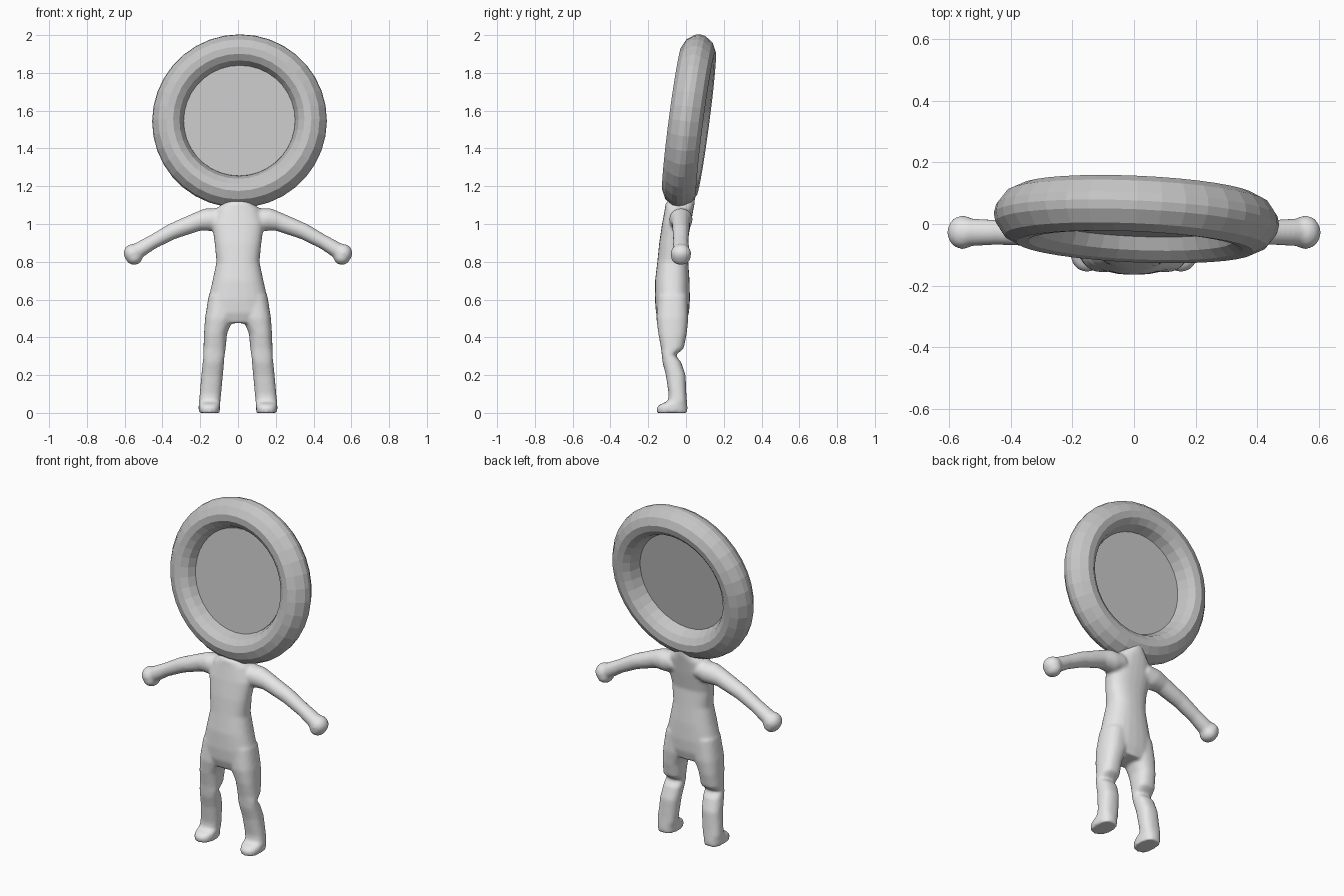
import bpy, bmesh, math
from mathutils import Vector, Matrix

if "Cube" in bpy.data.objects:
    bpy.data.objects.remove(bpy.data.objects["Cube"])


def material(name, v):
    m = bpy.data.materials.new(name)
    m.diffuse_color = (v, v, v, 1)
    m.use_nodes = True
    m.node_tree.nodes["Principled BSDF"].inputs["Base Color"].default_value = m.diffuse_color
    return m


body_mat = material("light grey", 0.8)
head_mat = material("mid grey", 0.56)


def make_object(name, bm, mat):
    bmesh.ops.recalc_face_normals(bm, faces=bm.faces)
    me = bpy.data.meshes.new(name)
    bm.to_mesh(me)
    bm.free()
    me.materials.append(mat)
    ob = bpy.data.objects.new(name, me)
    bpy.context.collection.objects.link(ob)
    return ob


def loft(bm, rings, side=1, power=2.4, n=24):
    """Skin a closed tube through rings of (centre, u axis, v axis)."""
    loops = []
    for c, u, v in rings:
        loop = []
        for i in range(n):
            a = 2 * math.pi * i / n
            ca, sa = math.cos(a), math.sin(a)
            p = (Vector(c) + Vector(u) * math.copysign(abs(ca) ** (2 / power), ca)
                 + Vector(v) * math.copysign(abs(sa) ** (2 / power), sa))
            loop.append(bm.verts.new((p.x * side, p.y, p.z)))
        loops.append(loop)
    for a, b in zip(loops, loops[1:]):
        for i in range(n):
            j = (i + 1) % n
            bm.faces.new((a[i], a[j], b[j], b[i]))
    bm.faces.new(loops[0])
    bm.faces.new(loops[-1])


def level(z, x, rx, front, back):
    return ((x, (front + back) / 2, z), (rx, 0, 0), (0, (back - front) / 2, 0))


bm = bmesh.new()

# Torso with a short neck: z, half width, front y, back y
torso = [(1.165, .025, .0, .048), (1.14, .05, -.07, .048), (1.11, .08, -.108, .046),
         (1.08, .115, -.112, .04), (1.0, .138, -.127, .026), (.9, .124, -.142, .006),
         (.8, .114, -.152, .012), (.7, .135, -.164, .019), (.6, .158, -.165, .021),
         (.53, .167, -.159, .016), (.475, .12, -.14, 0)]
loft(bm, [level(z, 0, w, f, b) for z, w, f, b in torso])

# Leg and foot: z, centre x, half width, front y, back y
leg = [(.62, .08, .076, -.15, .01), (.5, .1, .075, -.157, .013), (.42, .119, .061, -.147, .004),
       (.34, .124, .059, -.132, -.012), (.305, .127, .056, -.128, -.056),
       (.27, .13, .057, -.125, -.026), (.2, .137, .057, -.107, -.002),
       (.1, .146, .057, -.092, .002), (.062, .15, .057, -.095, .005),
       (.045, .151, .057, -.138, .007), (.03, .152, .057, -.155, .008), (0, .152, .055, -.154, .008)]

# Arm: x, z, half depth, half height
arm = [(.08, 1.035, .06, .055), (.15, 1.022, .062, .066), (.22, 1.01, .05, .05),
       (.35, .96, .044, .043), (.45, .906, .041, .038), (.52, .864, .045, .042),
       (.55, .845, .045, .04)]
tilt = math.radians(25)

for s in (-1, 1):
    loft(bm, [level(*r) for r in leg], s)
    loft(bm, [((x, -.027, z), (0, d, 0), (h * math.sin(tilt), 0, h * math.cos(tilt)))
              for x, z, d, h in arm], s, 2.0)
    # Rounded, drooping fist
    for x, z, rx, ry, rz in ((.556, .845, .05, .055, .05), (.55, .826, .045, .053, .043)):
        bmesh.ops.create_uvsphere(bm, u_segments=20, v_segments=12, radius=1,
                                  matrix=Matrix.Translation((s * x, -.027, z))
                                  @ Matrix.Diagonal((rx, ry, rz, 1)))

body = make_object("body", bm, body_mat)

# Fuse the limbs into one soft skin
remesh = body.modifiers.new("fuse", 'REMESH')
remesh.mode = 'VOXEL'
remesh.voxel_size = .009
remesh.use_smooth_shade = True
soft = body.modifiers.new("soften", 'SMOOTH')
soft.factor = .5
soft.iterations = 6

# Head: flat-faceted ring, leaning back and turned slightly
profile = [(.29, 0), (.316, .06), (.348, .086), (.385, .091), (.427, .07), (.457, .028)]
profile += [(.463, 0)] + [(r, -h) for r, h in reversed(profile[1:])]
SEG = 36
head_place = (Matrix.Translation((.008, .016, 1.545)) @ Matrix.Rotation(math.radians(-2.5), 4, 'Z')
              @ Matrix.Rotation(math.radians(90 - 7.5), 4, 'X'))

bm = bmesh.new()
rings = [[bm.verts.new((r * math.cos(t), r * math.sin(t), h)) for r, h in profile]
         for t in (2 * math.pi * i / SEG for i in range(SEG))]
for i in range(SEG):
    a, b = rings[i], rings[(i + 1) % SEG]
    for k in range(len(profile)):
        m = (k + 1) % len(profile)
        bm.faces.new((a[k], b[k], b[m], a[m]))
bm.transform(head_place)
make_object("head_ring", bm, head_mat)

# Thin disc filling the ring, set slightly forward
bm = bmesh.new()
bmesh.ops.create_cone(bm, cap_ends=True, cap_tris=True, segments=SEG,
                      radius1=.295, radius2=.295, depth=.02,
                      matrix=Matrix.Translation((0, 0, .008)))
bm.transform(head_place)
make_object("head_disc", bm, head_mat)
